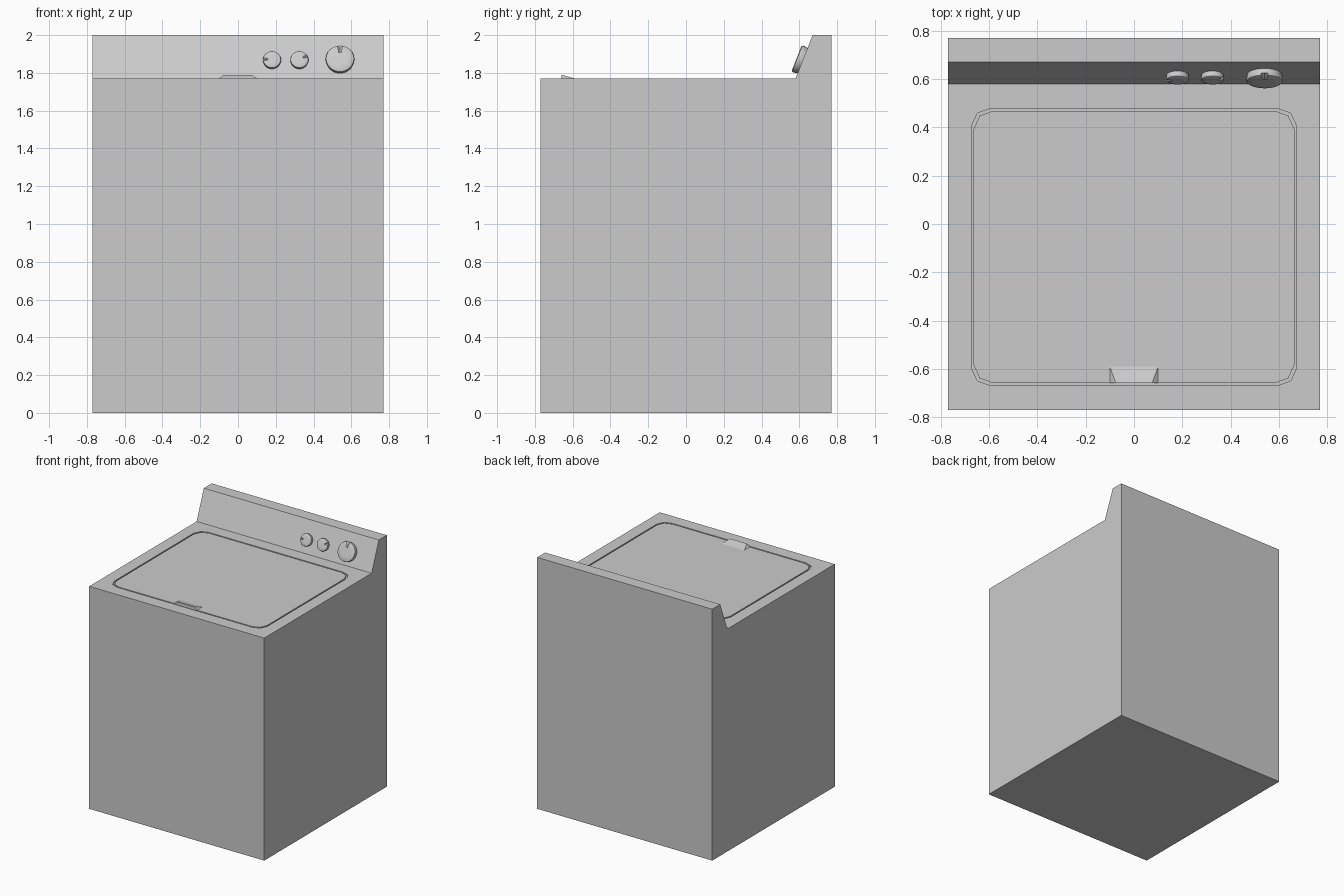
import bpy, bmesh
from math import sin, cos, pi, radians
from mathutils import Matrix, Vector

if "Cube" in bpy.data.objects:
    bpy.data.objects.remove(bpy.data.objects["Cube"])


def make(name, verts, faces):
    me = bpy.data.meshes.new(name)
    me.from_pydata(verts, [], faces)
    bm = bmesh.new()
    bm.from_mesh(me)
    bmesh.ops.recalc_face_normals(bm, faces=bm.faces)
    bm.to_mesh(me)
    bm.free()
    ob = bpy.data.objects.new(name, me)
    bpy.context.collection.objects.link(ob)
    return ob


def loops_to_faces(count, n, closed=False):
    """Quads joining successive loops of n vertices."""
    return [(a * n + i, a * n + (i + 1) % n,
             (a + 1) % count * n + (i + 1) % n, (a + 1) % count * n + i)
            for a in range(count if closed else count - 1) for i in range(n)]


W, TOP = 0.77, 1.77

# Cabinet and control panel: one side profile extruded across x
prof = [(-W, 0), (W, 0), (W, 2), (0.67, 2), (0.58, TOP), (-W, TOP)]
n = len(prof)
body = make("cabinet", [(x, y, z) for x in (-W, W) for y, z in prof],
            loops_to_faces(2, n) + [tuple(range(n)), tuple(range(n, 2 * n))])


# Thin groove outlining the lid
def lid_outline(inset, z):
    hx, hy, cy = 0.673 - inset, 0.573 - inset, -0.095
    corner = [(hx, hy - 0.075), (hx - 0.025, hy - 0.02), (hx - 0.08, hy)]
    pts = corner + [(-x, y) for x, y in reversed(corner)]
    pts += [(-x, -y) for x, y in pts]
    return [(x, y + cy, z) for x, y in pts]


hi, lo = TOP + 0.02, TOP - 0.012
ring = (lid_outline(0, hi) + lid_outline(0, lo)
        + lid_outline(0.01, lo) + lid_outline(0.01, hi))
cutter = make("lid_groove_cutter", ring, loops_to_faces(4, 12, True))
cutter.hide_render = True
cutter.hide_set(True)
mod = body.modifiers.new("lid_groove", 'BOOLEAN')
mod.operation = 'DIFFERENCE'
mod.object = cutter
mod.solver = 'EXACT'

# Raised finger lip at the front of the lid
yf, yb = -0.658, -0.59
make("lid_handle",
     [(-0.10, yf, TOP), (-0.075, yf, TOP + 0.02), (0.075, yf, TOP + 0.02),
      (0.10, yf, TOP), (-0.10, yb, TOP), (0.10, yb, TOP)],
     [(0, 1, 2, 3), (1, 4, 5, 2), (0, 4, 1), (2, 5, 3), (0, 3, 5, 4)])

# Knobs: turned discs on the sloping panel, each with a pointer notch
slope = Vector((0, 0.09, 0.23)).normalized()
normal = Vector((1, 0, 0)).cross(slope)


def knob(name, x, z, r, t, pointer):
    seg = 32
    rings = [(0.94, -0.1), (0.97, 0.3), (1, 0.65), (0.97, 0.88), (0.88, 1), (0.45, 1)]
    verts = []
    for k, (f, h) in enumerate(rings):
        for i in range(seg):
            a = radians(pointer) + 2 * pi * i / seg
            notch = i == 0 and k in (3, 4)
            verts.append((f * r * cos(a), f * r * sin(a), t * (0.5 if notch else h)))
    faces = loops_to_faces(len(rings), seg)
    faces += [tuple(range(seg)), tuple(range(5 * seg, 6 * seg))]
    ob = make(name, verts, faces)
    m = Matrix((Vector((1, 0, 0)), slope, normal)).transposed().to_4x4()
    m.translation = (x, 0.58 + (z - TOP) * 0.09 / 0.23, z)
    ob.matrix_world = m
    bpy.ops.object.select_all(action='DESELECT')
    ob.select_set(True)
    bpy.context.view_layer.objects.active = ob
    bpy.ops.object.shade_smooth_by_angle(angle=radians(40))


knob("left_knob", 0.18, 1.863, 0.048, 0.026, 180)
knob("middle_knob", 0.325, 1.863, 0.048, 0.026, 25)
knob("timer_knob", 0.54, 1.865, 0.076, 0.034, 90)
